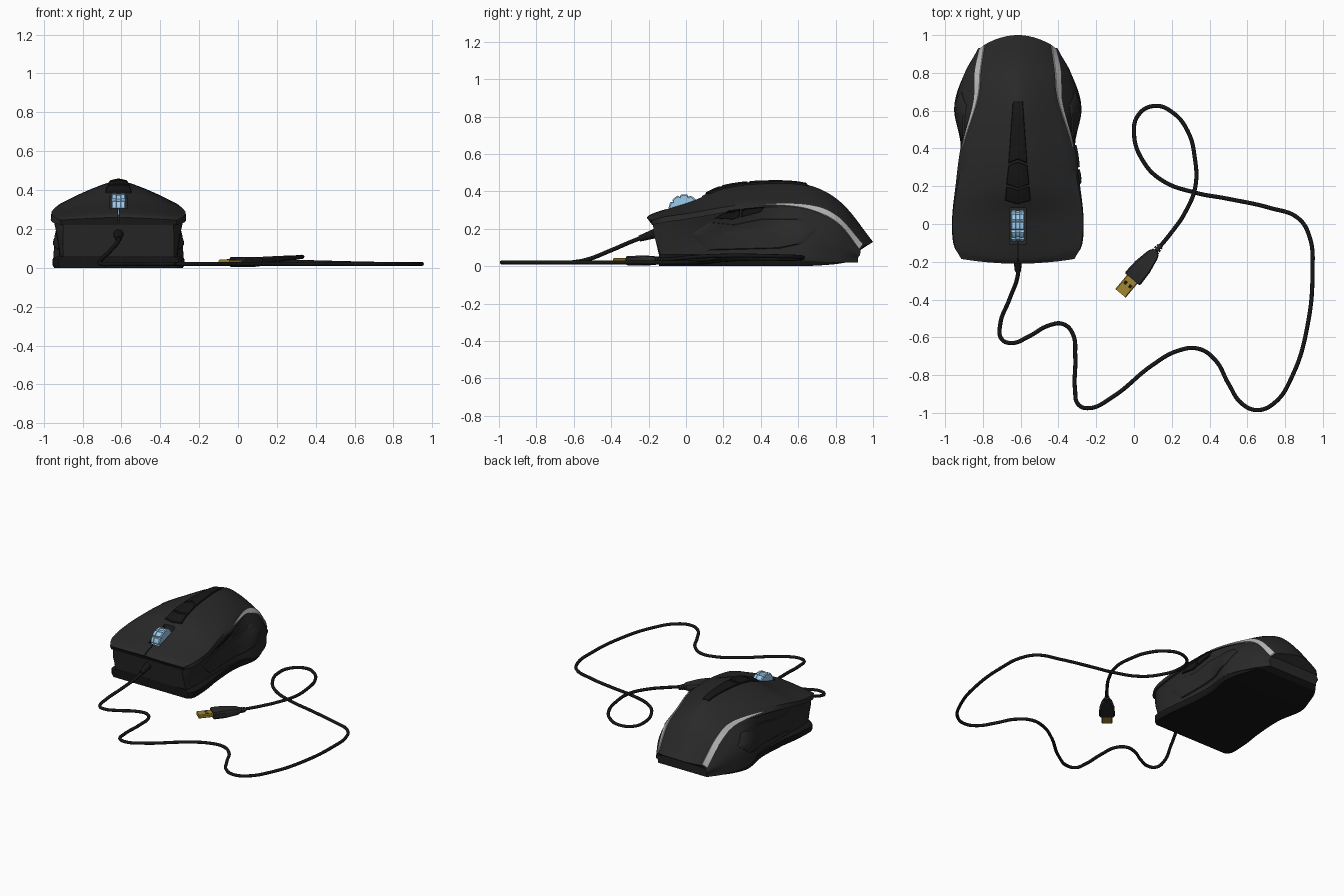
import bpy, bmesh, math
from mathutils import Vector as V
from mathutils.bvhtree import BVHTree

if "Cube" in bpy.data.objects:
    bpy.data.objects.remove(bpy.data.objects["Cube"])

CX = -0.615  # mouse centre line


def material(name, rgb):
    m = bpy.data.materials.new(name)
    m.diffuse_color = (*rgb, 1)
    m.use_nodes = True
    m.node_tree.nodes["Principled BSDF"].inputs["Base Color"].default_value = m.diffuse_color
    return m


BLACK = material("black", (.022, .022, .022))
DARK = material("dark", (.008, .008, .008))
SILVER = material("silver", (.5, .5, .5))
BLUE = material("blue", (.33, .6, .85))
GOLD = material("gold", (.36, .24, .03))


def spline(keys, t):
    """Catmull-Rom through the keys, t counted in keys."""
    n = len(keys)
    i = min(int(t), n - 2)
    f = t - i
    b, c = V(keys[i]), V(keys[i + 1])
    a = V(keys[i - 1]) if i else 2 * b - c
    d = V(keys[i + 2]) if i + 2 < n else 2 * c - b
    return b + .5 * f * (c - a + f * (2 * a - 5 * b + 4 * c - d + f * (3 * (b - c) + d - a)))


def build(name, verts, faces, mat, x=0):
    me = bpy.data.meshes.new(name)
    bm = bmesh.new()
    vs = [bm.verts.new(v) for v in verts]
    for f in faces:
        bm.faces.new([vs[i] for i in f])
    bmesh.ops.recalc_face_normals(bm, faces=bm.faces)
    bm.to_mesh(me)
    bm.free()
    me.materials.append(mat)
    ob = bpy.data.objects.new(name, me)
    bpy.context.collection.objects.link(ob)
    ob.location.x = x
    return ob


def bridge(name, rings, mat, x=0):
    """Closed rings joined into a capped solid."""
    n = len(rings[0])
    verts = [p for r in rings for p in r]
    faces = [(k * n + i, k * n + (i + 1) % n, (k + 1) * n + (i + 1) % n, (k + 1) * n + i)
             for k in range(len(rings) - 1) for i in range(n)]
    faces += [tuple(range(n)), tuple(range(len(verts) - n, len(verts)))]
    return build(name, verts, faces, mat, x), verts, faces


def mirror_ring(half):
    return half + [V((-p.x, p.y, p.z)) for p in reversed(half) if p.x > 1e-6]


# Rails running front to back: (half width, y, z)
CENTRE = [(0, -.21, .26), (0, -.17, .285), (0, .03, .35), (0, .2, .425),
          (0, .42, .45), (0, .65, .435), (0, .83, .34), (0, 1.0, .13)]
SHOULDER = [(.30, -.185, .245), (.335, -.11, .265), (.345, .03, .285), (.32, .2, .315),
            (.275, .42, .34), (.21, .65, .33), (.195, .81, .265), (.175, .95, .11)]
LIP = [(.295, -.18, .22), (.34, -.11, .235), (.348, .03, .255), (.33, .2, .285),
       (.30, .42, .315), (.235, .65, .30), (.225, .81, .23), (.20, .93, .085)]
WALL = [(.285, -.17, .16), (.315, -.1, .17), (.315, .03, .175), (.295, .2, .19),
        (.285, .42, .2), (.315, .62, .19), (.28, .79, .14), (.21, .93, .06)]
FOOT = [(.285, -.14, .07), (.30, -.1, .07), (.305, .03, .07), (.295, .2, .07),
        (.295, .42, .07), (.335, .62, .06), (.28, .8, .05), (.20, .92, .045)]
BASE = [(.30, -.145, 0), (.33, -.1, 0), (.325, .05, 0), (.305, .2, 0),
        (.295, .42, 0), (.325, .62, 0), (.27, .79, .01), (.19, .9, .028)]
T = [7 * i / 49 for i in range(50)]


def shell_half(t):
    c, s = spline(CENTRE, t), spline(SHOULDER, t)
    roof = [V((s.x * f, c.y + (s.y - c.y) * f * f, c.z + (s.z - c.z) * f ** 1.35))
            for f in (0, .12, .3, .5, .7, .88, 1)]
    return roof + [spline(LIP, t)]


def body_half(t):
    l, f = spline(LIP, t), spline(FOOT, t)
    cross = [l + V((-.012, .004, .008)), spline(WALL, t), f, V((f.x, f.y, max(.02, f.z - .03)))]
    return [spline(cross, 3 * k / 9) for k in range(10)]


def base_half(t):
    b = spline(BASE, t)
    b.z = max(b.z, 0)
    rim = V((.008, 0, 0))
    return [V((b.x - .02, b.y, b.z + .062)), b + rim + V((0, 0, .045)), b + rim + V((0, 0, .015)), b]


# Shell, side walls and base plate
shell, v1, f1 = bridge("top_shell", [mirror_ring(shell_half(t)) for t in T], BLACK, CX)
body, v2, f2 = bridge("side_walls", [mirror_ring(body_half(t)) for t in T], BLACK, CX)
bridge("base_plate", [mirror_ring(base_half(t)) for t in T], DARK, CX)
tree = BVHTree.FromPolygons(v1 + v2, f1 + [tuple(i + len(v1) for i in f) for f in f2])

# Wheel slot and button split cut into the shell
for sx, y0, y1, z0 in ((.044, -.105, .085, .275), (.003, -.3, -.09, .235)):
    bpy.ops.mesh.primitive_cube_add(size=1, location=(CX, (y0 + y1) / 2, (z0 + .6) / 2))
    cutter = bpy.context.object
    cutter.scale = (2 * sx, y1 - y0, .6 - z0)
    cutter.hide_render = True
    mod = shell.modifiers.new("cut", 'BOOLEAN')
    mod.object, mod.operation, mod.solver = cutter, 'DIFFERENCE', 'EXACT'
    bpy.context.view_layer.objects.active = shell
    bpy.ops.object.modifier_apply(modifier="cut")
    bpy.data.objects.remove(cutter)


def patch(name, outline, axis, raise_by, mat, side=1):
    """Raised pad: a 2D outline dropped on the mouse along x or z."""
    pts = []
    for i, p in enumerate(outline):
        q = V(outline[(i + 1) % len(outline)])
        pts += [V(p).lerp(q, k / 6) for k in range(6)]
    mid = sum(pts, V((0, 0))) / len(pts)
    d = V((-1, 0, 0)) if axis == 'x' else V((0, 0, -1))

    def drop(p, off):
        o = V((1, p.x, p.y)) if axis == 'x' else V((p.x, p.y, 1))
        hit = tree.ray_cast(o, d)[0] or o + d
        hit = hit - d * off
        return V((hit.x * side, hit.y, hit.z))
    layers = ((1, -.012), (1, raise_by * .4), (.95, raise_by), (.75, raise_by),
              (.5, raise_by), (.25, raise_by), (.03, raise_by))
    bridge(name, [[drop(mid.lerp(p, s), o) for p in pts] for s, o in layers], mat, CX)


GRIP = [(.03, .17), (.13, .235), (.25, .222), (.4, .252), (.63, .252),
        (.7, .19), (.62, .12), (.5, .095), (.12, .085)]
for side, label in ((1, "right"), (-1, "left")):
    patch(label + "_grip", GRIP, 'x', .008, BLACK, side)
    # Silver stripe along the rear shell edge
    rings = []
    for i in range(31):
        t = 3.95 + 3.02 * i / 30
        s, l = spline(SHOULDER, t), spline(LIP, t)
        w = min(.5, .06 + .3 * (t - 3.95))
        a, b = s.lerp(l, .5 - w), s.lerp(l, .5 + w)
        out, inn = V((.005, 0, .004)), V((-.012, 0, -.01))
        rings.append([V((p.x * side, p.y, p.z)) for p in (a + out, b + out, b + inn, a + inn)])
    bridge(label + "_stripe", rings, SILVER, CX)

# Thumb buttons on the right
patch("thumb_button_front", [(.15, .255), (.235, .3), (.29, .305), (.285, .262), (.25, .25)], 'x', .012, DARK)
patch("thumb_button_rear", [(.3, .306), (.42, .318), (.4, .29), (.295, .262)], 'x', .012, DARK)

# Centre strip with two buttons behind the wheel
for name, o in (("strip_button_front", [(-.068, .125), (0, .105), (.068, .125), (.06, .2), (0, .18), (-.06, .2)]),
                ("strip_button_rear", [(-.06, .21), (0, .19), (.06, .21), (.05, .31), (0, .33), (-.05, .31)]),
                ("centre_strip", [(-.05, .32), (0, .34), (.05, .32), (.026, .65), (-.026, .65)])):
    patch(name, o, 'z', .009, DARK)

# Scroll wheel with grooved tread
wheel = []
for x, k in ((-.036, .92), (-.03, 1), (-.012, 1), (-.01, .96), (.01, .96), (.012, 1), (.03, 1), (.036, .92)):
    wheel.append([V((x, math.cos(a) * r * k - .01, math.sin(a) * r * k + .3))
                  for a, r in ((math.tau * i / 60, .074 if i % 6 == 0 else .084) for i in range(60))])
bridge("scroll_wheel", wheel, BLUE, CX)

# Cable: lead down from the mouse, floor run, raised loop
LEAD = [(-.615, -.17, .175), (-.615, -.27, .14), (-.66, -.4, .085), (-.708, -.53, .035)]
FLOOR = [(-.70, -.61), (-.645, -.63), (-.56, -.597), (-.45, -.537), (-.375, -.53), (-.325, -.58),
         (-.311, -.7), (-.312, -.88), (-.295, -.955), (-.24, -.975), (-.12, -.92), (.1, -.745),
         (.23, -.672), (.34, -.66), (.43, -.72), (.5, -.845), (.57, -.95), (.65, -.985),
         (.74, -.95), (.84, -.8), (.92, -.53), (.945, -.25), (.93, -.07), (.87, .03), (.72, .085)]
LOOP = [(.5, .133, .025), (.32, .167, .03), (.15, .23, .035), (.05, .33, .04), (0, .48, .04),
        (.025, .58, .04), (.11, .625, .045), (.205, .59, .05), (.285, .49, .053), (.322, .35, .056),
        (.325, .2, .056), (.27, .06, .05), (.19, -.055, .04), (.115, -.145, .032)]
path = LEAD + [(x, y, .02) for x, y in FLOOR] + LOOP
cu = bpy.data.curves.new("cable", 'CURVE')
cu.dimensions, cu.bevel_depth, cu.bevel_resolution, cu.resolution_u = '3D', .011, 2, 8
cu.use_fill_caps = True
sp = cu.splines.new('BEZIER')
sp.bezier_points.add(len(path) - 1)
for bp, p in zip(sp.bezier_points, path):
    bp.co = p
    bp.handle_left_type = bp.handle_right_type = 'AUTO'
cu.materials.append(DARK)
bpy.context.collection.objects.link(bpy.data.objects.new("cable", cu))


def tube(name, p, q, r1, r2, mat):
    p, q = V(p), V(q)
    bpy.ops.mesh.primitive_cone_add(vertices=20, radius1=r1, radius2=r2, depth=(q - p).length, location=(p + q) / 2)
    ob = bpy.context.object
    ob.name = name
    ob.rotation_euler = (q - p).to_track_quat('Z', 'Y').to_euler()
    ob.data.materials.append(mat)


tube("mouse_strain_relief", (CX, -.155, .178), (CX, -.25, .147), .027, .016, DARK)

# USB plug: stations along its axis (distance, half width, half thickness)
U = V((-.18, -.215, 0)).normalized()
W = V((-U.y, U.x, 0))
P0 = V((.11, -.15, .03))


def prism(name, stations, mat, shift=0, lift=0):
    rings = []
    for s, w, h in stations:
        c = P0 + U * s + W * shift + V((0, 0, lift))
        rings.append([c + W * w * a + V((0, 0, h * b)) for a, b in
                      ((-1, -.6), (-1, .6), (-.85, 1), (.85, 1), (1, .6), (1, -.6), (.85, -1), (-.85, -1))])
    bridge(name, rings, mat)


prism("plug_body", [(0, .026, .018), (.02, .034, .021), (.1, .049, .026), (.178, .053, .025), (.186, .048, .021)], BLACK)
prism("plug_contact", [(.17, .036, .013), (.283, .036, .013)], GOLD)
for k in (-.016, .016):
    prism("plug_window", [(.212, .008, .002), (.232, .008, .002)], DARK, k, .0125)
for i in range(3):
    a = P0 + U * (-.045 + .017 * i)
    tube("plug_strain_ring", a, a + U * .011, .017 + .002 * i, .018 + .002 * i, BLACK)

# Smooth shading with sharp edges kept
bpy.ops.object.select_all(action='DESELECT')
for ob in bpy.context.scene.objects:
    if ob.type == 'MESH':
        ob.select_set(True)
        bpy.context.view_layer.objects.active = ob
bpy.ops.object.shade_smooth_by_angle(angle=math.radians(32))
